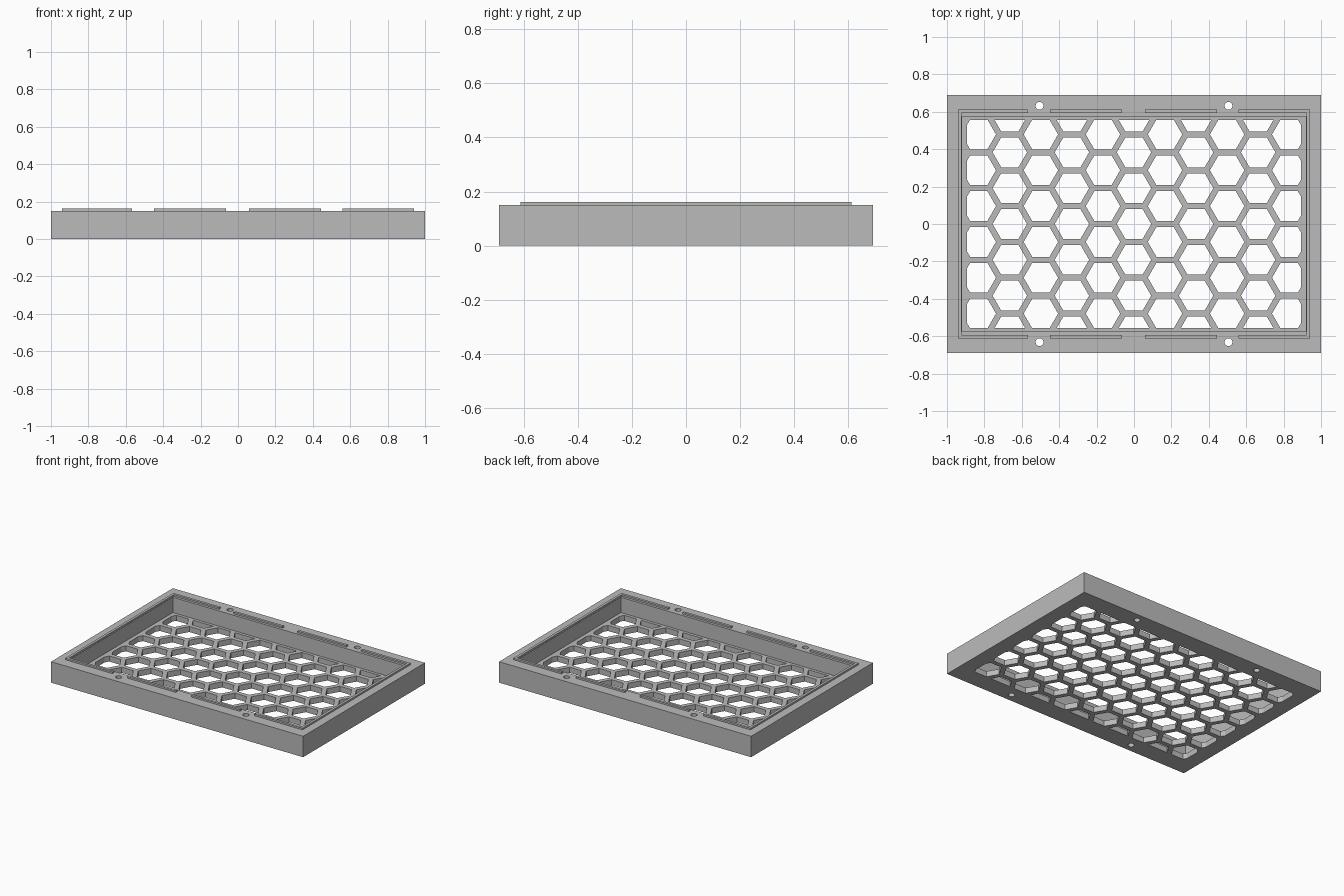
import bpy
import bmesh
from math import radians
from mathutils import Matrix, Vector

if "Cube" in bpy.data.objects:
    bpy.data.objects.remove(bpy.data.objects["Cube"], do_unlink=True)

HALF_X, HALF_Y, TOP = 1.0, 0.69, 0.15
FLOOR = 0.04
RIDGE_TOP = 0.162
PITCH = 0.1915                      # spacing of hexagons along a column
COLUMN = 0.166                      # spacing between columns
HEX_RADIUS = 0.092

grey = bpy.data.materials.new("plain grey")
grey.use_nodes = True
COLOUR = (0.5, 0.5, 0.5, 1)
grey.diffuse_color = COLOUR
grey.node_tree.nodes["Principled BSDF"].inputs["Base Color"].default_value = COLOUR


def finish(name, bm):
    bmesh.ops.recalc_face_normals(bm, faces=bm.faces)
    mesh = bpy.data.meshes.new(name)
    bm.to_mesh(mesh)
    bm.free()
    mesh.materials.append(grey)
    obj = bpy.data.objects.new(name, mesh)
    bpy.context.collection.objects.link(obj)
    return obj


def add_box(bm, low, high):
    low, high = Vector(low), Vector(high)
    size = Matrix.Diagonal((*(high - low), 1))
    bmesh.ops.create_cube(bm, size=1, matrix=Matrix.Translation((low + high) / 2) @ size)


def box(name, low, high):
    bm = bmesh.new()
    add_box(bm, low, high)
    return finish(name, bm)


def cut(target, cutter):
    cutter.hide_render = True
    mod = target.modifiers.new("cut", "BOOLEAN")
    mod.operation, mod.solver, mod.object = "DIFFERENCE", "EXACT", cutter
    bpy.context.view_layer.objects.active = target
    bpy.ops.object.modifier_apply(modifier=mod.name)
    bpy.data.objects.remove(cutter, do_unlink=True)


def disc(bm, x, y, radius, sides):
    bmesh.ops.create_circle(bm, cap_ends=True, segments=sides, radius=radius,
                            matrix=Matrix.Translation((x, y, -0.1)) @ Matrix.Rotation(radians(90), 4, "Z")
                            @ Matrix.Rotation(radians(-90), 4, "Z"))


def extrude_up(bm, height):
    result = bmesh.ops.extrude_face_region(bm, geom=list(bm.faces))
    verts = [v for v in result["geom"] if isinstance(v, bmesh.types.BMVert)]
    bmesh.ops.translate(bm, verts=verts, vec=(0, 0, height))


# Tray body with a rectangular recess
body = box("tray_body", (-HALF_X, -HALF_Y, 0), (HALF_X, HALF_Y, TOP))
cut(body, box("recess_cutter", (-0.92, -0.576, FLOOR), (0.92, 0.576, 0.3)))

# Honeycomb openings, trimmed to a rectangle
bm = bmesh.new()
for col in range(-5, 6):
    for row in range(-3, 4):
        y = (row + 0.5 * (col % 2)) * PITCH
        if abs(y) < 0.6:
            # a vertex faces x, flat sides face y
            bmesh.ops.create_circle(bm, cap_ends=True, segments=6, radius=HEX_RADIUS,
                                    matrix=Matrix.Translation((col * COLUMN, y, -0.1))
                                    @ Matrix.Rotation(radians(30), 4, "Z"))
# Make sure the corners point along x
if max(v.co.x for v in bm.verts) < 5 * COLUMN + HEX_RADIUS * 0.95:
    for face in list(bm.faces):
        bmesh.ops.rotate(bm, verts=face.verts, cent=face.calc_center_median(),
                         matrix=Matrix.Rotation(radians(30), 3, "Z"))
for normal, reach in (((1, 0, 0), 0.893), ((0, 1, 0), 0.555)):
    for sign in (-1, 1):
        n = Vector(normal) * sign
        bmesh.ops.bisect_plane(bm, geom=bm.verts[:] + bm.edges[:] + bm.faces[:],
                               plane_co=n * reach, plane_no=n, clear_outer=True)
extrude_up(bm, 0.18)
cut(body, finish("honeycomb_cutter", bm))

# Screw holes through the long rims
bm = bmesh.new()
for x in (-0.505, 0.505):
    for y in (-0.632, 0.632):
        disc(bm, x, y, 0.021, 24)
extrude_up(bm, 0.4)
cut(body, finish("screw_hole_cutter", bm))

# Raised ridge around the recess, broken up along the long rims
for name, side in (("left_ridge", 1), ("right_ridge", -1)):
    x0, x1 = sorted((side * 0.922, side * 0.94))
    box(name, (x0, -0.612, TOP - 0.02), (x1, 0.612, RIDGE_TOP))
for name, side in (("front_ridge", -1), ("back_ridge", 1)):
    y0, y1 = sorted((side * 0.594, side * 0.612))
    bm = bmesh.new()
    for x0, x1 in ((-0.922, -0.567), (-0.45, -0.065), (0.058, 0.443), (0.56, 0.922)):
        add_box(bm, (x0, y0, TOP - 0.02), (x1, y1, RIDGE_TOP))
    finish(name, bm)
